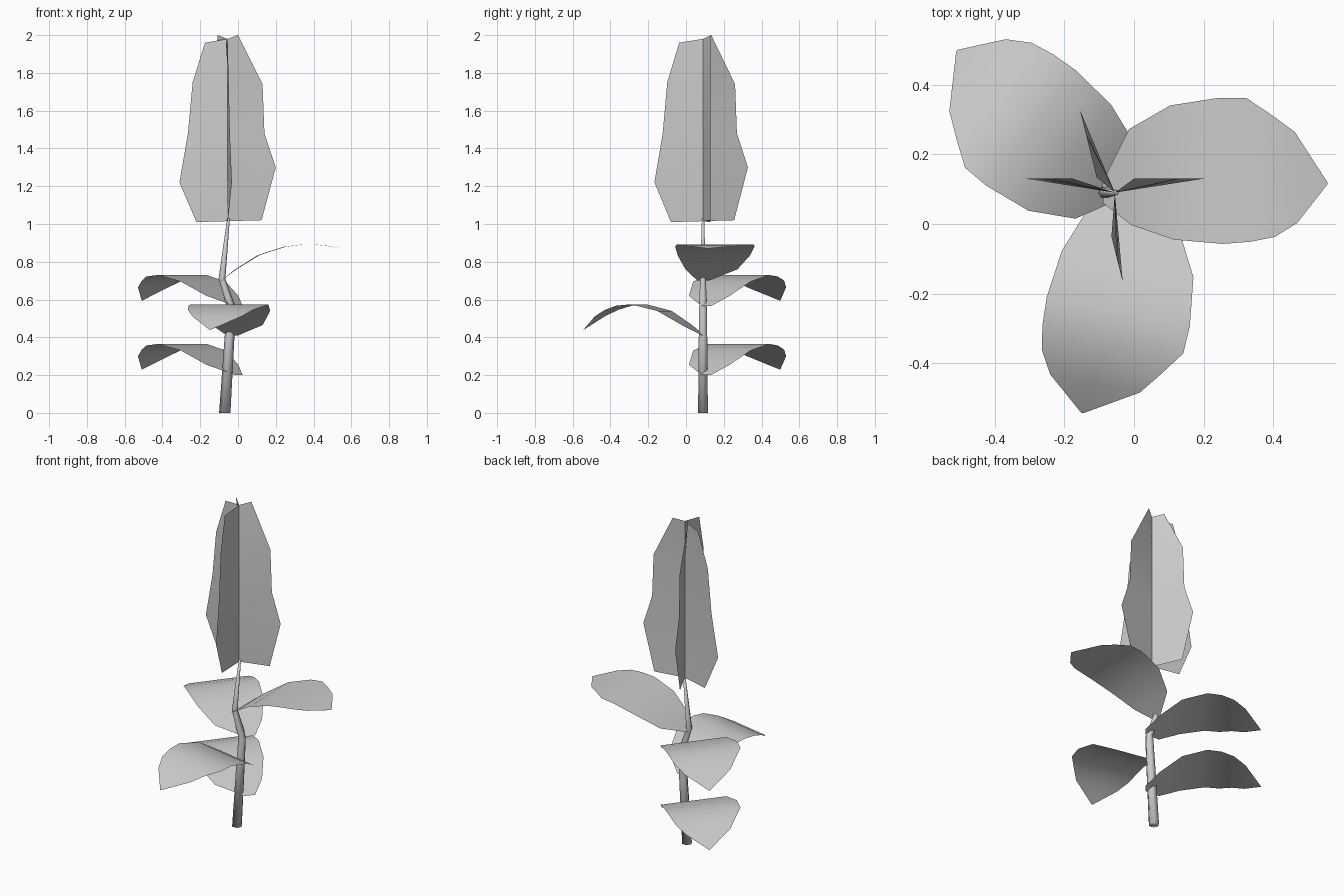
import bpy
from math import cos, sin, pi, radians
from mathutils import Vector, Matrix

if "Cube" in bpy.data.objects:
    bpy.data.objects.remove(bpy.data.objects["Cube"])


def make(name, verts, faces, loc=(0, 0, 0), turn=0):
    me = bpy.data.meshes.new(name)
    rot = Matrix.Translation(loc) @ Matrix.Rotation(radians(turn), 4, 'Z')
    me.from_pydata([rot @ Vector(v) for v in verts], [], faces)
    me.update()
    ob = bpy.data.objects.new(name, me)
    bpy.context.collection.objects.link(ob)
    for p in me.polygons:
        p.use_smooth = True
    return ob


def grid_faces(rows, cols):
    return [(r * cols + c, r * cols + c + 1, (r + 1) * cols + c + 1, (r + 1) * cols + c)
            for r in range(rows - 1) for c in range(cols - 1)]


# Stem: bent, tapering tube
path = [(-0.07, 0, 0.03), (-0.045, 0.40, 0.026), (-0.035, 0.56, 0.023),
        (-0.085, 0.71, 0.018), (-0.05, 1.03, 0.007)]
N = 6
verts = [(x + r * cos(2 * pi * i / N), 0.09 + r * sin(2 * pi * i / N), z)
         for x, z, r in path for i in range(N)]
faces = [(k * N + i, k * N + (i + 1) % N, (k + 1) * N + (i + 1) % N, (k + 1) * N + i)
         for k in range(len(path) - 1) for i in range(N)]
faces += [tuple(reversed(range(N))), tuple(range(len(verts) - N, len(verts)))]
make("stem", verts, faces)

# Leaves: one asymmetric outline (distance, left, right) with two arch profiles
outline = [(0, .02, -.04), (.08, .17, -.105), (.2, .235, -.15), (.34, .253, -.166),
           (.42, .25, -.162), (.49, .20, -.15), (.555, .15, -.112), (.645, .003, -.003)]
droop = [0, .055, .13, .165, .157, .135, .1, .03]
raised = [0, .06, .135, .18, .19, .192, .185, .17]


def leaf(name, loc, turn, arch):
    verts = []
    for (t, l, r), z in zip(outline, arch):
        verts += [(t, r, z), (t, (l + r) / 2, z), (t, l, z)]
    make(name, verts, grid_faces(len(outline), 3), loc, turn)


leaf("lower_back_leaf", (0, 0.10, 0.20), 142, droop)
leaf("upper_back_leaf", (0, 0.10, 0.565), 142, droop)
leaf("front_leaf", (-0.02, 0.09, 0.40), 258.5, [z + .01 for z in droop])
leaf("right_leaf", (-0.09, 0.10, 0.70), 1.5, raised)

# Flower head: two crossed, creased panels (left reach, z, right reach, z)
panel = [(-.165, 1.01, .18, 1.02), (-.255, 1.22, .255, 1.3), (-.21, 1.48, .195, 1.48),
         (-.185, 1.75, .185, 1.74), (-.12, 1.96, .055, 2.0)]
verts = []
for l, lz, r, rz in panel:
    verts += [(l, .04, lz), (0, 0, (lz + rz) / 2), (r, .04, rz)]
for name, turn in (("flower_panel_wide", 0), ("flower_panel_deep", 104)):
    ob = make(name, verts, grid_faces(len(panel), 3), (-0.055, 0.09, 0), turn)
    bpy.context.view_layer.objects.active = ob
    ob.select_set(True)
    bpy.ops.object.shade_smooth_by_angle(angle=radians(15))
    ob.select_set(False)
